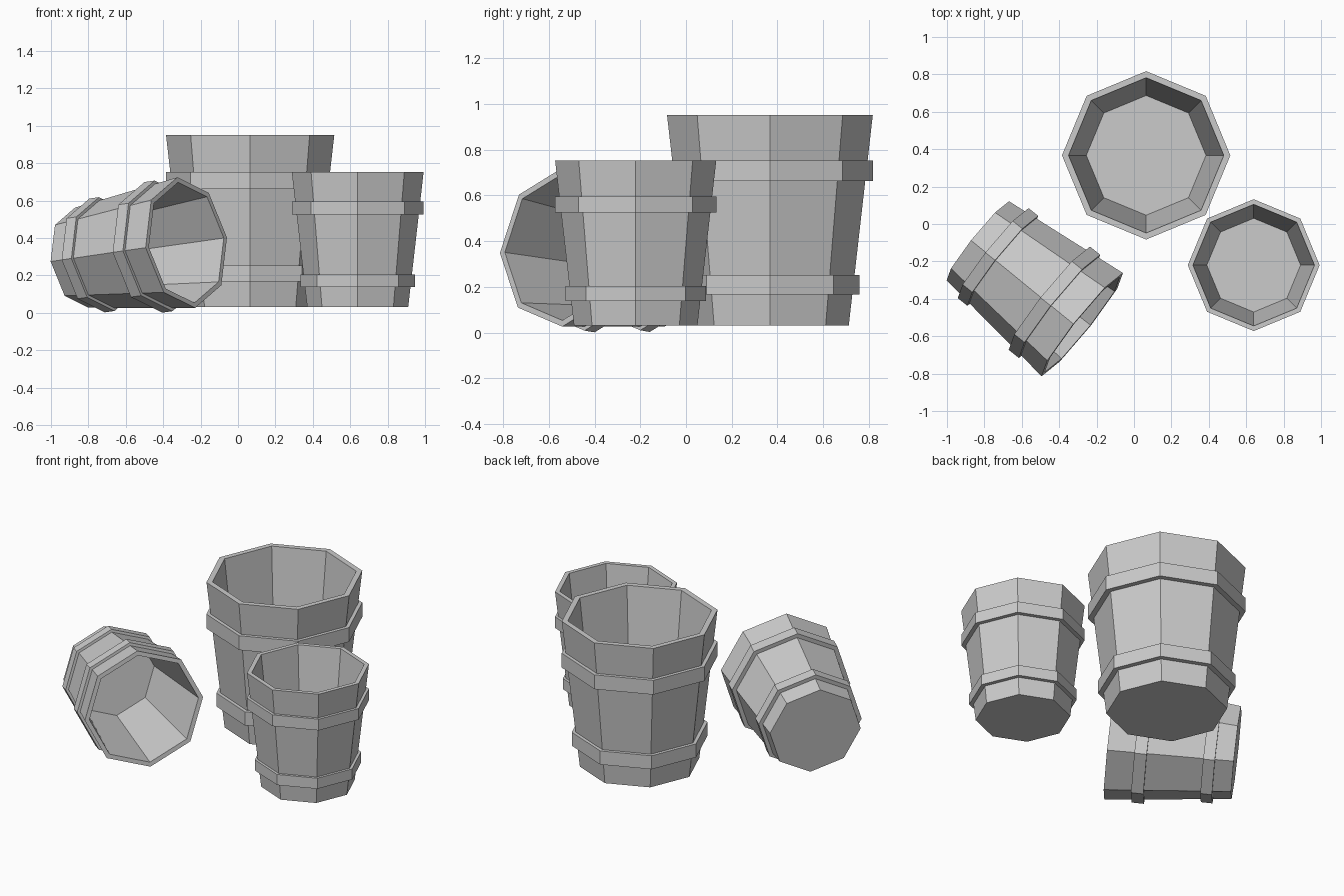
import bpy
import math
from mathutils import Matrix, Vector

if "Cube" in bpy.data.objects:
    bpy.data.objects.remove(bpy.data.objects["Cube"])

SIDES = 8


def lathe(name, profile, matrix, closed):
    """Turn an (r, z) profile into an eight-sided shell; closed makes a ring, otherwise ends are capped."""
    verts, faces = [], []
    for r, z in profile:
        for i in range(SIDES):
            a = 2 * math.pi * i / SIDES
            verts.append(matrix @ Vector((r * math.cos(a), r * math.sin(a), z)))
    n = len(profile)
    for j in range(n if closed else n - 1):
        k = (j + 1) % n
        for i in range(SIDES):
            m = (i + 1) % SIDES
            faces.append((j * SIDES + i, j * SIDES + m, k * SIDES + m, k * SIDES + i))
    if not closed:
        faces.append(tuple(reversed(range(SIDES))))
        faces.append(tuple((n - 1) * SIDES + i for i in range(SIDES)))
    mesh = bpy.data.meshes.new(name)
    mesh.from_pydata(verts, [], faces)
    mesh.update()
    obj = bpy.data.objects.new(name, mesh)
    bpy.context.collection.objects.link(obj)
    return obj


def band(name, outer, inner, z0, z1, matrix):
    lathe(name, [(inner, z0), (outer, z0), (outer, z1), (inner, z1)], matrix, True)


def bucket(name, matrix):
    # Tapered hollow body with a floor
    lathe(name + "_body", [(0.345, 0), (0.45, 0.92), (0.415, 0.92), (0.32, 0.09)], matrix, False)
    # Two straight-sided hoops
    band(name + "_upper_hoop", 0.45, 0.408, 0.63, 0.72, matrix)
    band(name + "_lower_hoop", 0.392, 0.352, 0.135, 0.22, matrix)


SMALL = Matrix.Scale(0.783, 4)

# Standing buckets
bucket("large_bucket", Matrix.Translation((0.065, 0.367, 0.032)))
bucket("small_bucket", Matrix.Translation((0.64, -0.22, 0.032)) @ SMALL)

# Bucket lying on its hoops, mouth towards the front right
axis = Vector((0.555, -0.445, 0.08)).normalized()
side = Vector((0.445, 0.555, 0)).normalized()
up = axis.cross(side)
turn = Matrix((side, up, axis)).transposed().to_4x4()
roll = Matrix.Rotation(math.radians(4.4), 4, 'Z')
bucket("fallen_bucket", Matrix.Translation((-0.835, -0.09, 0.295)) @ turn @ roll @ SMALL)
